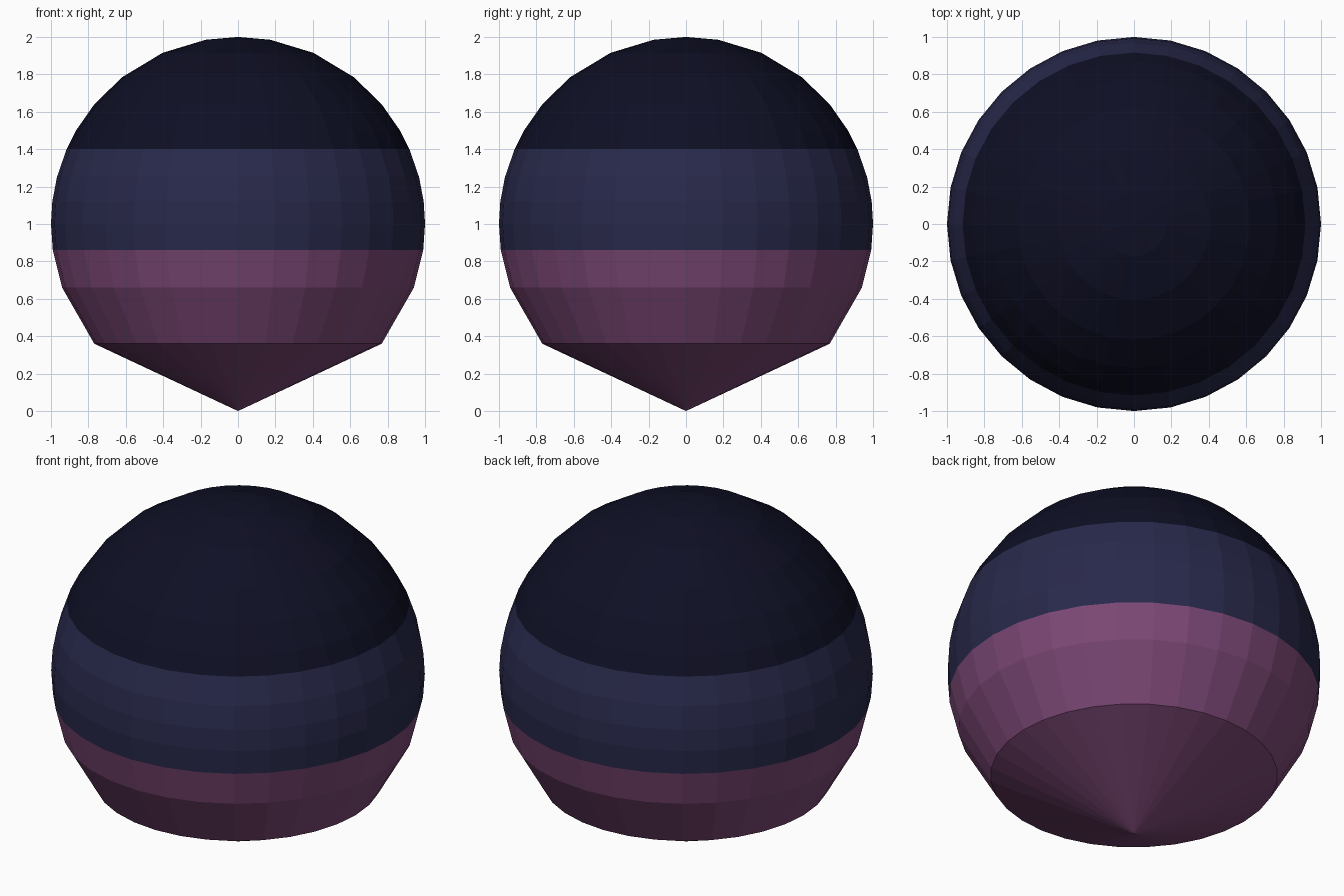
import bpy, bmesh, math

if "Cube" in bpy.data.objects:
    bpy.data.objects.remove(bpy.data.objects["Cube"])

SIDES = 32


def srgb(r, g, b):
    lin = [((c / 255 + 0.055) / 1.055) ** 2.4 if c > 10 else c / 255 / 12.92 for c in (r, g, b)]
    return (*lin, 1.0)


def material(name, rgb):
    m = bpy.data.materials.new(name)
    m.diffuse_color = srgb(*rgb)
    m.use_nodes = True
    m.node_tree.nodes["Principled BSDF"].inputs["Base Color"].default_value = m.diffuse_color
    return m


def on_sphere(z):
    # Radius of the unit ball, centred at z = 1, at height z
    return (math.sqrt(max(0.0, 1 - (z - 1) ** 2)), z)


def lathe(name, profile, mat):
    # Turn a profile of (radius, height), top to bottom, into flat faces
    bm = bmesh.new()
    rings = []
    for r, z in profile:
        if r < 1e-4:
            rings.append([bm.verts.new((0, 0, z))] * SIDES)
        else:
            rings.append([bm.verts.new((r * math.cos(math.tau * i / SIDES),
                                        r * math.sin(math.tau * i / SIDES), z))
                          for i in range(SIDES)])
    for a, b in zip(rings, rings[1:]):
        for i in range(SIDES):
            j = (i + 1) % SIDES
            bm.faces.new(dict.fromkeys((a[i], b[i], b[j], a[j])))
    bm.normal_update()
    me = bpy.data.meshes.new(name)
    bm.to_mesh(me)
    bm.free()
    me.materials.append(mat)
    ob = bpy.data.objects.new(name, me)
    bpy.context.collection.objects.link(ob)
    return ob


midnight = material("midnight navy", (14, 15, 36))
slate = material("dusky blue", (40, 41, 75))
plum = material("plum", (124, 72, 118))

# Dark upper dome
lathe("upper_dome", [on_sphere(z) for z in (2, 1.985, 1.915, 1.785, 1.64, 1.5, 1.4)], midnight)
# Blue belt around the middle
lathe("middle_band", [on_sphere(z) for z in (1.4, 1.25, 1.12, 1.0, 0.86)], slate)
# Plum lower bowl
lathe("lower_band", [on_sphere(z) for z in (0.86, 0.66, 0.36)], plum)
# Pointed base
lathe("base_cone", [on_sphere(0.36), (0, 0)], plum)
